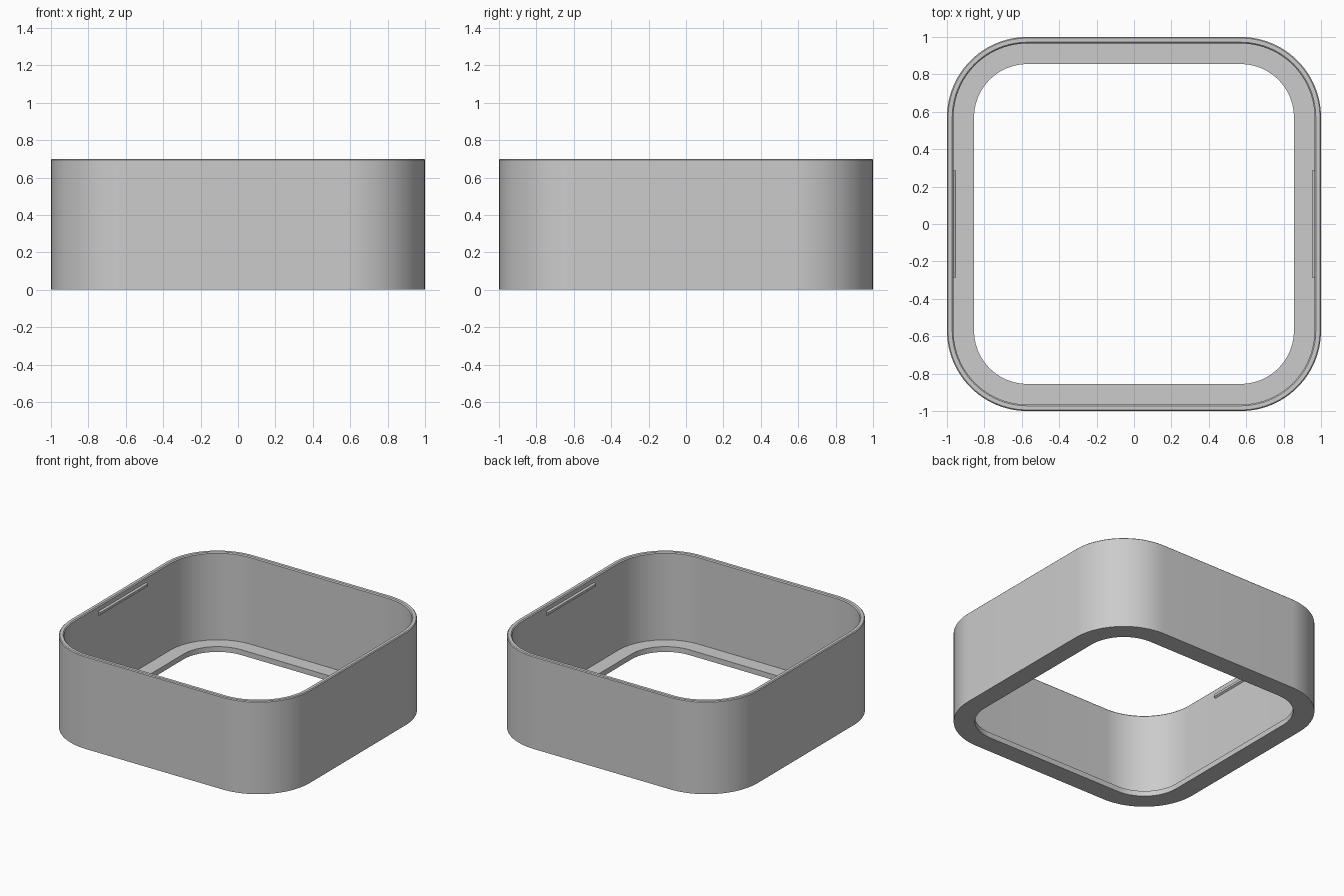
import bpy, bmesh, math

cube = bpy.data.objects.get("Cube")
if cube:
    bpy.data.objects.remove(cube, do_unlink=True)

grey = bpy.data.materials.new("light_grey")
grey.use_nodes = True
color = (0.6, 0.6, 0.6, 1)
grey.diffuse_color = color
grey.node_tree.nodes["Principled BSDF"].inputs["Base Color"].default_value = color

CORNER = 0.57   # centre of each corner arc
SEGMENTS = 24
HEIGHT = 0.7


def finish(bm, name):
    bmesh.ops.recalc_face_normals(bm, faces=bm.faces)
    mesh = bpy.data.meshes.new(name)
    bm.to_mesh(mesh)
    bm.free()
    obj = bpy.data.objects.new(name, mesh)
    bpy.context.collection.objects.link(obj)
    mesh.materials.append(grey)
    return obj


def rounded_loop(bm, half, z):
    """Rounded square of vertices at the given half width."""
    loop = []
    for quarter in range(4):
        mid = math.radians(45 + 90 * quarter)
        cx = math.copysign(CORNER, math.cos(mid))
        cy = math.copysign(CORNER, math.sin(mid))
        for i in range(SEGMENTS + 1):
            a = math.pi / 2 * (quarter + i / SEGMENTS)
            r = half - CORNER
            loop.append(bm.verts.new((cx + r * math.cos(a), cy + r * math.sin(a), z)))
    return loop


# Frame: wall with a softened rim and an inward bottom flange
profile = [
    (0.855, 0), (1, 0), (1, HEIGHT - 0.006), (0.994, HEIGHT),
    (0.972, HEIGHT), (0.965, HEIGHT - 0.007), (0.965, 0.04), (0.855, 0.04),
]
bm = bmesh.new()
loops = [rounded_loop(bm, half, z) for half, z in profile]
for k, loop in enumerate(loops):
    after = loops[(k + 1) % len(loops)]
    for i in range(len(loop)):
        j = (i + 1) % len(loop)
        bm.faces.new((loop[i], loop[j], after[j], after[i]))
frame = finish(bm, "frame")
bpy.context.view_layer.objects.active = frame
frame.select_set(True)
bpy.ops.object.shade_smooth_by_angle(angle=math.radians(30))

# Snap ridges: thin wedge strips on the two side walls
for side, name in ((-1, "right_snap_ridge"), (1, "left_snap_ridge")):
    bm = bmesh.new()
    section = [(0.968, 0.625), (0.952, 0.635), (0.952, 0.653), (0.968, 0.663)]
    ends = [[bm.verts.new((side * x, y, z)) for x, z in section] for y in (-0.285, 0.285)]
    bm.faces.new(ends[0])
    bm.faces.new(ends[1])
    for i in range(4):
        j = (i + 1) % 4
        bm.faces.new((ends[0][i], ends[0][j], ends[1][j], ends[1][i]))
    finish(bm, name)
